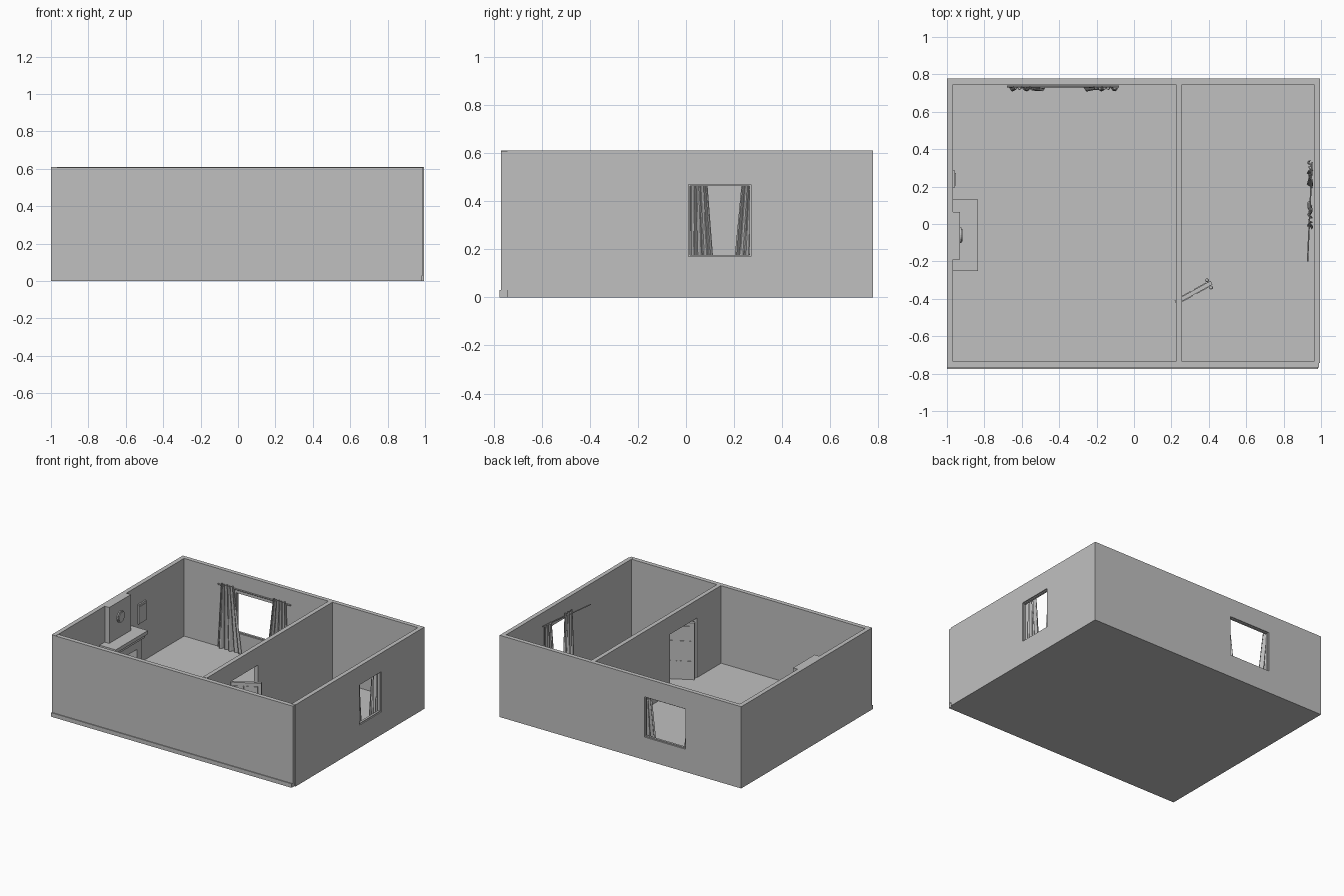
import bpy, bmesh, math
from mathutils import Vector, Matrix

if "Cube" in bpy.data.objects:
    bpy.data.objects.remove(bpy.data.objects["Cube"])

GREY = (0.53, 0.53, 0.53, 1)
plaster = bpy.data.materials.new("plain_grey")
plaster.use_nodes = True
plaster.diffuse_color = GREY
plaster.node_tree.nodes["Principled BSDF"].inputs["Base Color"].default_value = GREY


def finish(name, bm):
    bmesh.ops.recalc_face_normals(bm, faces=bm.faces)
    mesh = bpy.data.meshes.new(name)
    bm.to_mesh(mesh)
    bm.free()
    mesh.materials.append(plaster)
    obj = bpy.data.objects.new(name, mesh)
    bpy.context.collection.objects.link(obj)
    return obj


def add_box(bm, x, y, z):
    lo, hi = Vector((x[0], y[0], z[0])), Vector((x[1], y[1], z[1]))
    m = Matrix.Translation((lo + hi) / 2) @ Matrix.Diagonal((*(hi - lo), 1))
    return bmesh.ops.create_cube(bm, size=1, matrix=m)["verts"]


def box(name, x, y, z):
    bm = bmesh.new()
    add_box(bm, x, y, z)
    return finish(name, bm)


def cut(obj, x, y, z):
    cutter = box("opening_cutter", x, y, z)
    cutter.hide_render = True
    mod = obj.modifiers.new("opening", 'BOOLEAN')
    mod.operation, mod.solver, mod.object = 'DIFFERENCE', 'EXACT', cutter
    bpy.context.view_layer.objects.active = obj
    bpy.ops.object.modifier_apply(modifier=mod.name)
    bpy.data.objects.remove(cutter)


def rod(name, a, b, radius, sides=10):
    a, b = Vector(a), Vector(b)
    bm = bmesh.new()
    m = Matrix.Translation((a + b) / 2) @ (b - a).to_track_quat('Z', 'Y').to_matrix().to_4x4()
    bmesh.ops.create_cone(bm, cap_ends=True, segments=sides, radius1=radius,
                          radius2=radius, depth=(b - a).length, matrix=m)
    return finish(name, bm)


def curtain(name, top, bottom, z, place, folds=5):
    """Pleated sheet; place(along, depth, z) puts it against its wall."""
    bm = bmesh.new()
    cols, rows = folds * 8, 6
    grid = []
    for r in range(rows + 1):
        t = r / rows
        start = top[0] + (bottom[0] - top[0]) * t
        end = top[1] + (bottom[1] - top[1]) * t
        row = []
        for c in range(cols + 1):
            s = c / cols
            depth = 0.011 * math.sin(s * folds * math.tau) * (0.7 + 0.3 * t)
            depth += 0.004 * math.sin(s * 17 + t * 2)
            row.append(bm.verts.new(place(start + (end - start) * s, depth,
                                          z[1] + (z[0] - z[1]) * t)))
        grid.append(row)
    for r in range(rows):
        for c in range(cols):
            bm.faces.new((grid[r][c], grid[r][c + 1], grid[r + 1][c + 1], grid[r + 1][c]))
    obj = finish(name, bm)
    obj.modifiers.new("cloth", 'SOLIDIFY').thickness = 0.003
    return obj


# Floor and walls
TOP = 0.61
box("floor", (-1, 0.985), (-0.775, 0.77), (0, 0.03))
box("front_wall", (-1, 0.99), (-0.768, -0.735), (0.03, TOP - 0.002))
box("right_wall", (-1, -0.967), (-0.768, 0.775), (0.002, TOP))
back = box("back_wall", (-1, 0.995), (0.745, 0.777), (0, TOP))
cut(back, (-0.54, -0.2), (0.7, 0.8), (0.17, 0.47))
left = box("left_wall", (0.963, 0.995), (-0.743, 0.775), (0, TOP))
cut(left, (0.9, 1.1), (0.01, 0.27), (0.17, 0.47))
divider = box("dividing_wall", (0.225, 0.257), (-0.735, 0.745), (0.03, TOP))
cut(divider, (0.2, 0.3), (-0.45, -0.13), (0.02, 0.475))

# Thin window frames lining the openings
for name, axis, mid, span in (("back_window", 0, 0.76, (-0.54, -0.2)),
                              ("left_window", 1, 0.978, (0.01, 0.27))):
    bm = bmesh.new()
    depth, w = (mid - 0.008, mid + 0.008), 0.006
    for s, z in (((span[0], span[0] + w), (0.17, 0.47)), ((span[1] - w, span[1]), (0.17, 0.47)),
                 (span, (0.17, 0.17 + w)), (span, (0.47 - w, 0.47))):
        add_box(bm, *((s, depth) if axis == 0 else (depth, s)), z)
    finish(name + "_frame", bm)

# Ajar door: slab, raised panels and knobs, built along x then swung
LENGTH, THICK = 0.22, 0.022
bm = bmesh.new()
add_box(bm, (0, LENGTH), (-THICK / 2, THICK / 2), (0.032, 0.455))
for side in (-1, 1):
    face = sorted((side * THICK / 2, side * (THICK / 2 + 0.004)))
    for x in ((0.025, 0.1), (0.12, 0.195)):
        for z in ((0.06, 0.17), (0.19, 0.32), (0.34, 0.43)):
            add_box(bm, x, face, z)
    knob = Matrix.Translation((0.205, side * 0.022, 0.235))
    bmesh.ops.create_uvsphere(bm, u_segments=10, v_segments=6, radius=0.01, matrix=knob)
    add_box(bm, (0.201, 0.209), sorted((0, side * 0.02)), (0.231, 0.239))
door = finish("door", bm)
door.location = (0.222, -0.42, 0)
door.rotation_euler.z = math.radians(29)

# Fireplace: chimney breast, surround, firebox back, mantel and hearth
box("chimney_breast", (-0.968, -0.93), (-0.19, 0.065), (0.33, TOP))
box("firebox_back", (-0.968, -0.945), (-0.21, 0.085), (0.03, 0.31))
for name, y in (("front_pillar", (-0.225, -0.165)), ("back_pillar", (0.045, 0.105))):
    box("fireplace_" + name, (-0.968, -0.865), y, (0.03, 0.27))
box("fireplace_lintel", (-0.968, -0.865), (-0.225, 0.105), (0.225, 0.295))
box("mantel_moulding", (-0.968, -0.85), (-0.238, 0.118), (0.29, 0.315))
box("mantel_shelf", (-0.968, -0.835), (-0.25, 0.13), (0.315, 0.342))
box("hearth", (-0.968, -0.835), (-0.215, 0.09), (0.03, 0.045))

# Wall clock and framed picture
rod("clock_rim", (-0.931, -0.06, 0.494), (-0.921, -0.06, 0.494), 0.042, 24)
rod("clock_face", (-0.925, -0.06, 0.494), (-0.917, -0.06, 0.494), 0.033, 24)
box("picture_frame", (-0.968, -0.956), (0.195, 0.285), (0.33, 0.475))
box("picture_panel", (-0.957, -0.953), (0.207, 0.273), (0.345, 0.46))

# Curtains and rods
def on_back(along, depth, z):
    return (along, 0.727 + depth, z)


def on_left(along, depth, z):
    return (0.943 + depth, along, z)


rod("back_curtain_rod", (-0.68, 0.735, 0.5), (-0.08, 0.735, 0.5), 0.005)
curtain("back_curtain_a", (-0.65, -0.54), (-0.68, -0.48), (0.035, 0.515), on_back)
curtain("back_curtain_b", (-0.22, -0.11), (-0.28, -0.09), (0.035, 0.515), on_back)
rod("left_curtain_rod", (0.952, 0.33, 0.515), (0.928, -0.2, 0.485), 0.004)
curtain("left_curtain_a", (-0.01, 0.083), (-0.03, 0.12), (0.035, 0.515), on_left)
curtain("left_curtain_b", (0.235, 0.325), (0.19, 0.34), (0.035, 0.515), on_left)
